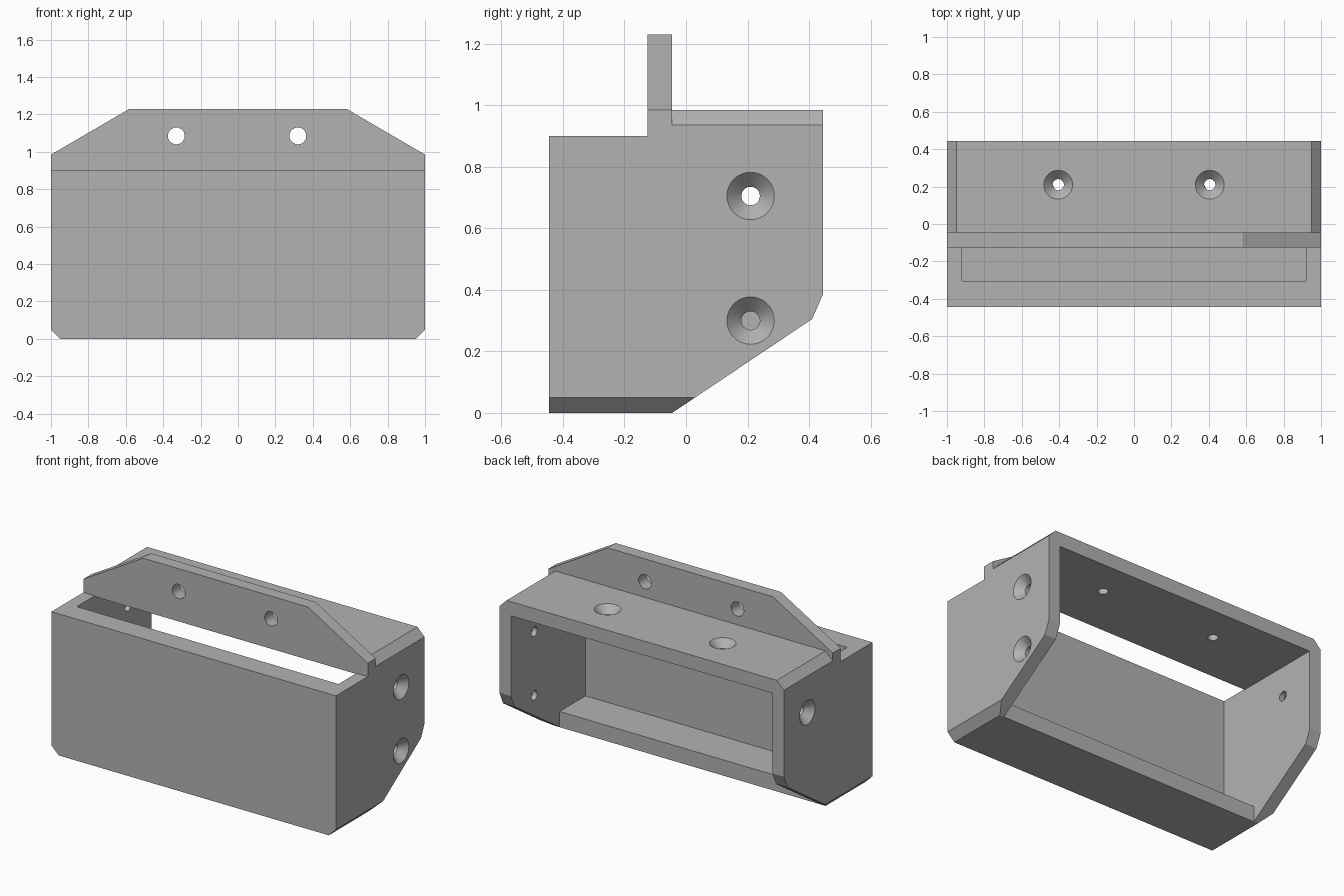
import bpy, bmesh, math
from mathutils import Vector

cube = bpy.data.objects.get("Cube")
if cube:
    bpy.data.objects.remove(cube, do_unlink=True)

grey = bpy.data.materials.new("plain grey")
grey.use_nodes = True
COLOUR = (0.45, 0.45, 0.45, 1)
grey.diffuse_color = COLOUR
grey.node_tree.nodes["Principled BSDF"].inputs["Base Color"].default_value = COLOUR


def finish(name, bm):
    bmesh.ops.recalc_face_normals(bm, faces=bm.faces[:])
    mesh = bpy.data.meshes.new(name)
    bm.to_mesh(mesh)
    bm.free()
    mesh.materials.append(grey)
    obj = bpy.data.objects.new(name, mesh)
    bpy.context.collection.objects.link(obj)
    return obj


def prism(name, points, axis, lo, hi):
    """Extrude a (y, z) outline along x, or an (x, z) outline along y."""
    bm = bmesh.new()
    place = (lambda a, b, t: (t, a, b)) if axis == "x" else (lambda a, b, t: (a, t, b))
    face = bm.faces.new([bm.verts.new(place(a, b, lo)) for a, b in points])
    grown = bmesh.ops.extrude_face_region(bm, geom=[face])["geom"]
    verts = [v for v in grown if isinstance(v, bmesh.types.BMVert)]
    bmesh.ops.translate(bm, verts=verts, vec=place(0, 0, hi - lo))
    return finish(name, bm)


def frustum(name, start, direction, r1, r2, depth):
    """Round cutter that runs from start along direction."""
    bm = bmesh.new()
    bmesh.ops.create_cone(bm, cap_ends=True, segments=48, radius1=r1, radius2=r2, depth=depth)
    obj = finish(name, bm)
    d = Vector(direction)
    turn = d.to_track_quat("Z", "Y").to_matrix().to_4x4()
    obj.data.transform(turn)
    obj.data.transform(turn.Translation(Vector(start) + d * depth / 2))
    return obj


def cut(obj, cutter):
    cutter.hide_render = True
    mod = obj.modifiers.new("cut", "BOOLEAN")
    mod.operation = "DIFFERENCE"
    mod.solver = "EXACT"
    mod.object = cutter
    bpy.context.view_layer.objects.active = obj
    bpy.ops.object.modifier_apply(modifier=mod.name)
    bpy.data.objects.remove(cutter, do_unlink=True)


def countersunk(point, direction):
    p, d = Vector(point), Vector(direction)
    cut(body, frustum("countersink", p - d * 0.02, d, 0.097, 0.03, 0.067))
    cut(body, frustum("screw_hole", p - d * 0.02, d, 0.03, 0.03, 0.2))


# Side outline with the upright flange
body = prism("housing", [(-0.445, 0), (-0.045, 0), (0.41, 0.305), (0.445, 0.385),
                         (0.445, 0.985), (-0.045, 0.985), (-0.045, 1.23),
                         (-0.125, 1.23), (-0.125, 0.9), (-0.445, 0.9)], "x", -1, 1)

# Inner cavity, open at the back, below and through the top slot
cut(body, prism("cavity", [(-0.305, 0.1), (-0.045, 0.1), (-0.045, -0.1), (0.6, -0.1),
                           (0.6, 0.895), (-0.125, 0.895), (-0.125, 0.95),
                           (-0.305, 0.95)], "x", -0.92, 0.92))

# Sloped flange ends and edge chamfers
for s in (-1, 1):
    cut(body, prism("flange_slope", [(s, 0.985), (s * 0.58, 1.23), (s * 0.58, 1.4),
                                     (s * 1.2, 1.4), (s * 1.2, 0.985)], "y", -0.6, 0.6))
    cut(body, prism("bottom_chamfer", [(s * 0.9, -0.05), (s * 1.1, 0.15),
                                       (s * 1.1, -0.05)], "y", -0.6, 0.6))
    cut(body, prism("top_chamfer", [(s * 0.9, 1.035), (s * 1.1, 0.835),
                                    (s * 1.1, 1.035)], "y", -0.045, 0.6))

# Countersunk holes in the roof and the side walls
for x in (-0.405, 0.405):
    countersunk((x, 0.21, 0.985), (0, 0, -1))
countersunk((1, 0.21, 0.705), (-1, 0, 0))
countersunk((1, 0.21, 0.3), (-1, 0, 0))
countersunk((-1, 0.21, 0.705), (1, 0, 0))

# Plain holes through the flange
for x in (-0.33, 0.32):
    cut(body, frustum("flange_hole", (x, -0.3, 1.085), (0, 1, 0), 0.045, 0.045, 0.5))

bpy.ops.object.select_all(action="DESELECT")
body.select_set(True)
bpy.context.view_layer.objects.active = body
bpy.ops.object.shade_smooth_by_angle(angle=math.radians(20))
